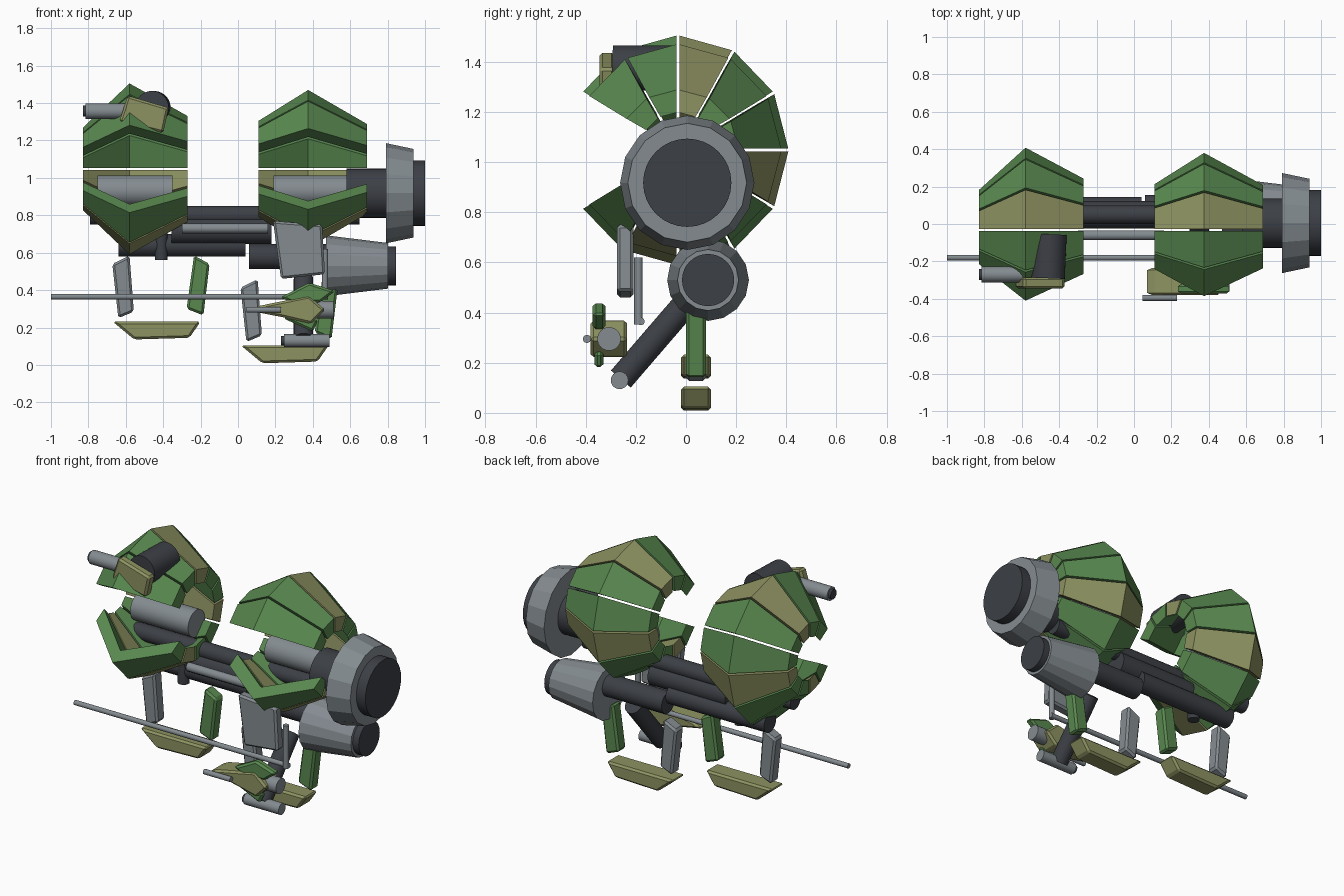
import bpy, bmesh, math
from mathutils import Vector

if "Cube" in bpy.data.objects:
    bpy.data.objects.remove(bpy.data.objects["Cube"])


def mat(name, rgb):
    m = bpy.data.materials.new(name)
    m.diffuse_color = (*rgb, 1)
    m.use_nodes = True
    m.node_tree.nodes["Principled BSDF"].inputs["Base Color"].default_value = m.diffuse_color
    return m


GREEN = mat("leaf green", (0.10, 0.25, 0.08))
OLIVE = mat("olive", (0.27, 0.29, 0.12))
GREY = mat("light grey", (0.23, 0.26, 0.28))
DARK = mat("dark grey", (0.045, 0.05, 0.06))


def finish(bm, name, material, smooth=False, bevel=0):
    bmesh.ops.recalc_face_normals(bm, faces=bm.faces)
    me = bpy.data.meshes.new(name)
    bm.to_mesh(me)
    bm.free()
    me.materials.append(material)
    if smooth:
        for p in me.polygons:
            p.use_smooth = True
        me.set_sharp_from_angle(angle=math.radians(30))
    ob = bpy.data.objects.new(name, me)
    bpy.context.collection.objects.link(ob)
    if bevel:
        b = ob.modifiers.new("bevel", 'BEVEL')
        b.width = bevel
        b.segments = 1
        b.limit_method = 'ANGLE'
    return ob


def tube(name, a, b, r1, material, r2=None, sides=32):
    """Cylinder or cone from point a to point b."""
    a, b = Vector(a), Vector(b)
    bm = bmesh.new()
    bmesh.ops.create_cone(bm, cap_ends=True, segments=sides, radius1=r1,
                          radius2=r1 if r2 is None else r2, depth=(b - a).length)
    rot = Vector((0, 0, 1)).rotation_difference(b - a).to_matrix()
    for v in bm.verts:
        v.co = rot @ v.co + (a + b) / 2
    return finish(bm, name, material, smooth=sides > 18)


def xtube(name, x0, x1, y, z, r, material, r2=None, sides=32):
    return tube(name, (x0, y, z), (x1, y, z), r, material, r2, sides)


def slab(name, outline, y0, y1, material, bevel=0.012):
    """Outline in x-z extruded along y."""
    bm = bmesh.new()
    f = bm.faces.new([bm.verts.new((x, y0, z)) for x, z in outline])
    ext = bmesh.ops.extrude_face_region(bm, geom=[f])
    for g in ext['geom']:
        if isinstance(g, bmesh.types.BMVert):
            g.co.y = y1
    return finish(bm, name, material, bevel=bevel)


# Ridged shells made of ten separate armour panels, open to the front
CY, CZ, WALL, GAP = -0.032, 1.048, 0.09, 0.006
PANELS = [GREEN, OLIVE, GREEN, GREEN, OLIVE, GREEN, GREEN, OLIVE, GREEN, GREEN]


def shell(side, rings):
    for i, material in enumerate(PANELS):
        a0 = math.radians(-150 + 30 * i)
        a1 = a0 + math.radians(30)
        mid = (a0 + a1) / 2
        bm = bmesh.new()
        loops = []
        for a, sgn in ((a0, 1), (a1, -1)):
            # each end is a closed section: three outer and three inner points
            sec = [(x, ry, rz) for x, ry, rz in rings]
            sec += [(x, ry - WALL, rz - WALL) for x, ry, rz in reversed(rings)]
            dy, dz = -math.sin(a) * GAP * sgn, math.cos(a) * GAP * sgn
            loops.append([bm.verts.new((x, CY + ry * math.cos(a) + dy,
                                        CZ + rz * math.sin(a) + dz))
                          for x, ry, rz in sec])
        p, q = loops
        for k in range(6):
            n = (k + 1) % 6
            bm.faces.new((p[k], p[n], q[n], q[k]))
        for s in loops:
            bm.faces.new((s[0], s[1], s[4], s[5]))
            bm.faces.new((s[1], s[2], s[3], s[4]))
        finish(bm, f"{side}_shell_panel_{i + 1}", material)


shell("left", [(-0.83, 0.213, 0.22), (-0.58, 0.44, 0.457), (-0.27, 0.275, 0.283)])
shell("right", [(0.11, 0.245, 0.257), (0.375, 0.412, 0.422), (0.69, 0.24, 0.24)])

# Cores inside the shells
xtube("left_core", -0.75, -0.35, 0.09, 0.93, 0.083, GREY)
xtube("right_core", 0.19, 0.59, 0.07, 0.93, 0.083, GREY)

# Upper and lower thrusters
xtube("upper_thruster_neck", 0.58, 0.80, 0.005, 0.918, 0.132, DARK)
xtube("upper_thruster_bell", 0.79, 0.937, 0.005, 0.918, 0.268, GREY, 0.237, 16)
xtube("upper_thruster_nozzle", 0.93, 1.0, 0.005, 0.918, 0.176, DARK)
xtube("lower_thruster_neck", 0.06, 0.49, 0.09, 0.58, 0.066, DARK)
xtube("lower_thruster_bell", 0.47, 0.803, 0.088, 0.53, 0.163, GREY, 0.122, 16)
xtube("lower_thruster_nozzle", 0.80, 0.845, 0.088, 0.53, 0.104, DARK)

# Frame tubes joining the two shells
xtube("long_tube", -0.79, 0.65, 0.05, 0.80, 0.05, DARK)
xtube("tube_sleeve", -0.355, 0.18, 0.05, 0.72, 0.073, DARK)
xtube("lower_tube", -0.64, 0.04, 0.085, 0.64, 0.06, DARK)
xtube("side_rod", -0.30, 0.16, -0.06, 0.73, 0.026, GREY)
tube("hanging_peg", (-0.41, 0.05, 0.56), (-0.41, 0.05, 0.72), 0.034, DARK)

# Landing skids, two alike
for side, dx, dz in (("left", 0, 0), ("right", 0.685, -0.127)):
    def moved(pts):
        return [(x + dx, z + dz) for x, z in pts]
    slab(side + "_skid_foot", moved([(-0.67, 0.232), (-0.20, 0.232),
         (-0.26, 0.145), (-0.555, 0.136)]), -0.02, 0.10, OLIVE)
    slab(side + "_skid_grey_strut", moved([(-0.672, 0.54), (-0.58, 0.585),
         (-0.557, 0.285), (-0.64, 0.25)]), 0.0, 0.08, GREY)
    slab(side + "_skid_green_strut", moved([(-0.235, 0.585), (-0.152, 0.54),
         (-0.185, 0.265), (-0.275, 0.30)]), 0.0, 0.08, GREEN)

# Front bracket, post and long antenna rod
slab("front_bracket", [(0.187, 0.77), (0.45, 0.75), (0.465, 0.485), (0.23, 0.46)],
     -0.275, -0.21, GREY)
tube("antenna_post", (0.465, -0.19, 0.352), (0.465, -0.19, 0.62), 0.017, GREY)
xtube("antenna_rod", -1.0, 0.48, -0.18, 0.365, 0.015, GREY)

# Lower arm
tube("slanted_arm", (0.35, 0.02, 0.46), (0.35, -0.26, 0.135), 0.052, DARK)
xtube("arm_barrel", 0.245, 0.49, -0.265, 0.13, 0.035, GREY)
xtube("arm_barrel_tip", 0.23, 0.25, -0.265, 0.13, 0.026, DARK)

# Lower gun
slab("gun_body", [(0.06, 0.29), (0.11, 0.315), (0.38, 0.37), (0.465, 0.295),
                  (0.39, 0.22), (0.24, 0.255)], -0.38, -0.235, OLIVE)
slab("gun_top_fin", [(0.225, 0.36), (0.38, 0.44), (0.52, 0.395), (0.44, 0.335),
                     (0.30, 0.33)], -0.372, -0.322, GREEN)
slab("gun_bottom_fin", [(0.24, 0.25), (0.40, 0.178), (0.43, 0.24), (0.36, 0.26)],
     -0.366, -0.33, GREEN)
xtube("gun_rear_plug", 0.40, 0.51, -0.307, 0.295, 0.047, GREY)
xtube("gun_barrel", 0.045, 0.23, -0.395, 0.295, 0.016, GREY)

# Upper gun on the left shell
tube("upper_gun_drum", (-0.46, -0.29, 1.375), (-0.45, -0.055, 1.375), 0.09, DARK)
slab("upper_gun_plate", [(-0.635, 1.30), (-0.59, 1.44), (-0.37, 1.375),
                         (-0.40, 1.24)], -0.345, -0.285, OLIVE)
xtube("upper_gun_barrel", -0.815, -0.58, -0.27, 1.357, 0.042, GREY)
xtube("upper_gun_muzzle", -0.83, -0.81, -0.27, 1.357, 0.03, DARK)
